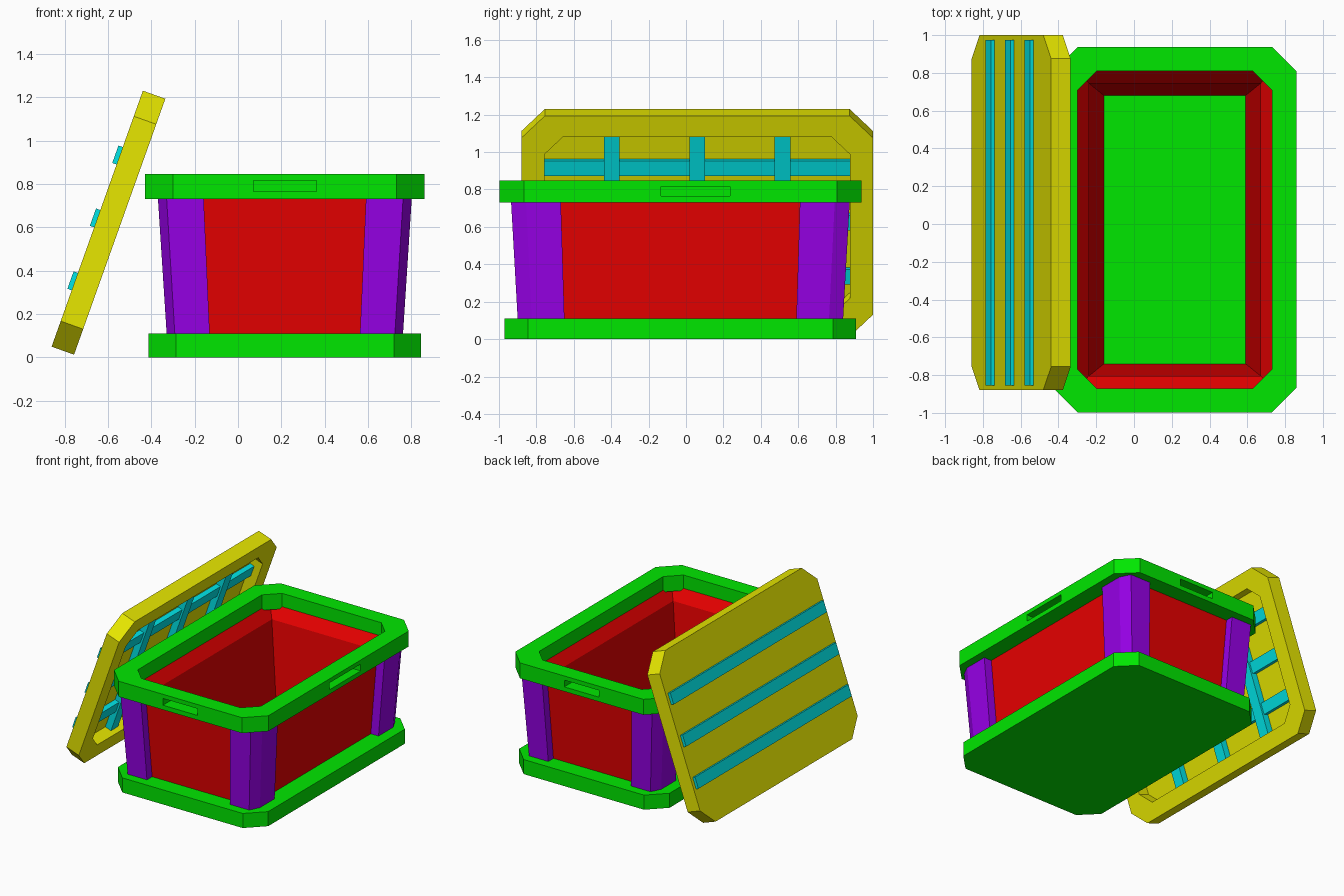
import bpy, bmesh, math
from mathutils import Matrix, Vector

cube = bpy.data.objects.get("Cube")
if cube:
    bpy.data.objects.remove(cube, do_unlink=True)


def material(name, r, g, b):
    mat = bpy.data.materials.new(name)
    mat.use_nodes = True
    mat.diffuse_color = (r, g, b, 1)
    mat.node_tree.nodes["Principled BSDF"].inputs["Base Color"].default_value = (r, g, b, 1)
    return mat


green = material("green", 0, 0.8, 0)
red = material("red", 0.8, 0, 0)
purple = material("purple", 0.31, 0, 0.8)
yellow = material("yellow", 0.8, 0.8, 0)
teal = material("teal", 0, 0.78, 0.8)


def finish(name, bm, mat, matrix=None):
    bmesh.ops.recalc_face_normals(bm, faces=bm.faces)
    mesh = bpy.data.meshes.new(name)
    bm.to_mesh(mesh)
    bm.free()
    mesh.materials.append(mat)
    obj = bpy.data.objects.new(name, mesh)
    if matrix:
        obj.matrix_world = matrix
    bpy.context.collection.objects.link(obj)
    return obj


def loft(name, rings, mat, closed=False, matrix=None):
    """Skin a list of equal-sized rings, either looped round or capped."""
    bm = bmesh.new()
    loops = [[bm.verts.new(p) for p in ring] for ring in rings]
    pairs = list(zip(loops, loops[1:]))
    if closed:
        pairs.append((loops[-1], loops[0]))
    else:
        bm.faces.new(loops[0])
        bm.faces.new(loops[-1])
    for a, b in pairs:
        n = len(a)
        for i in range(n):
            j = (i + 1) % n
            bm.faces.new((a[i], a[j], b[j], b[i]))
    return finish(name, bm, mat, matrix)


def octagon(cx, cy, hx, hy, cut, z):
    quarter = [(hx, hy - cut), (hx - cut, hy)]
    pts = []
    for sx, sy in ((1, 1), (-1, 1), (-1, -1), (1, -1)):
        part = [(cx + sx * x, cy + sy * y, z) for x, y in quarter]
        pts += part if sx * sy > 0 else part[::-1]
    return pts


def rectangle(hx, hy, z):
    return [(CX + sx * hx, CY + sy * hy, z)
            for sx, sy in ((1, 1), (-1, 1), (-1, -1), (1, -1))]


def add_box(bm, center, size):
    bmesh.ops.create_cube(bm, size=1, matrix=Matrix.Translation(center)
                          @ Matrix.Diagonal((*size, 1)))


def box(name, center, size, mat, matrix=None):
    bm = bmesh.new()
    add_box(bm, center, size)
    return finish(name, bm, mat, matrix)


# Centre of the chest
CX, CY = 0.216, -0.03
FOOT, FLOOR, RIM, TOP = 0.002, 0.11, 0.73, 0.847

# Base slab
loft("base", [octagon(CX, CY, 0.628, 0.94, 0.125, z) for z in (0, FLOOR)], green)

# Tapered walls, set back behind the posts, with a sloping inner lip
loft("walls", [rectangle(0.473, 0.802, FOOT), rectangle(0.522, 0.845, 0.75),
               rectangle(0.518, 0.843, 0.75), rectangle(0.455, 0.775, 0.665),
               rectangle(0.375, 0.71, FLOOR), rectangle(0.375, 0.71, FOOT)],
     red, closed=True)


# Corner posts, L-shaped with a bevelled outer edge
def post_ring(sx, sy, hx, hy, scale, z):
    a, b, c, d, t = 0.211, 0.266, 0.04, 0.08, 0.068
    shape = [(a, 0), (c, 0), (0, d), (0, b), (t, b), (t, t), (a, t)]
    return [(CX + sx * (hx - scale * x), CY + sy * (hy - scale * y), z) for x, y in shape]


for side, sx in (("left", 1), ("right", -1)):
    for end, sy in (("front", -1), ("back", 1)):
        loft(f"{end}_{side}_post", [post_ring(sx, sy, 0.538, 0.864, 0.93, FOOT),
                                    post_ring(sx, sy, 0.585, 0.905, 1, RIM)], purple)

# Top rim with recessed hand grips on all four sides
rim = loft("rim", [octagon(CX, CY, 0.645, 0.967, 0.13, RIM),
                   octagon(CX, CY, 0.645, 0.967, 0.13, TOP),
                   octagon(CX, CY, 0.514, 0.84, 0.1, TOP),
                   octagon(CX, CY, 0.514, 0.84, 0.1, RIM)], green, closed=True)
bm = bmesh.new()
for s in (-1, 1):
    add_box(bm, (CX, CY + s * 0.967, 0.79), (0.29, 0.18, 0.051))
    add_box(bm, (CX + s * 0.645, 0.05, 0.79), (0.18, 0.37, 0.051))
cutter = finish("grip_cutter", bm, green)
cut = rim.modifiers.new("grips", "BOOLEAN")
cut.operation = "DIFFERENCE"
cut.solver = "EXACT"
cut.object = cutter
graph = bpy.context.evaluated_depsgraph_get()
carved = bpy.data.meshes.new_from_object(rim.evaluated_get(graph))
rim.modifiers.clear()
rim.data = carved
bpy.data.objects.remove(cutter, do_unlink=True)

# Leaning lid: local x runs up the lid, y across, z through to the outer face
LENGTH, THICK, PANEL, MID_Y = 1.253, 0.11, 0.09, 0.06
angle = math.atan2(0.422, 1.183)
up = Vector((math.sin(angle), 0, math.cos(angle)))
out = Vector((-math.cos(angle), 0, math.sin(angle)))
across = out.cross(up)
lean = Matrix((up, across, out)).transposed().to_4x4()
lean.translation = Vector((-0.756, MID_Y, 0.013))
half = LENGTH / 2
loft("lid", [octagon(half, 0, 0.508, 0.817, 0.1, PANEL),
             octagon(half, 0, 0.508, 0.817, 0.1, 0),
             octagon(half, 0, half, 0.94, 0.125, 0),
             octagon(half, 0, half, 0.94, 0.125, THICK)], yellow, matrix=lean)

# Lid battens: long strips outside and inside, uprights inside
for i in (-1, 0, 1):
    u = half + i * 0.308
    box(f"outer_strip_{i + 2}", (u, 0, THICK + 0.008), (0.085, 1.83, 0.026), teal, lean)
    box(f"inner_strip_{i + 2}", (u, 0, 0.074), (0.085, 1.634, 0.04), teal, lean)
    box(f"inner_upright_{i + 2}", (half, i * 0.457, 0.067), (1.016, 0.085, 0.054), teal, lean)
